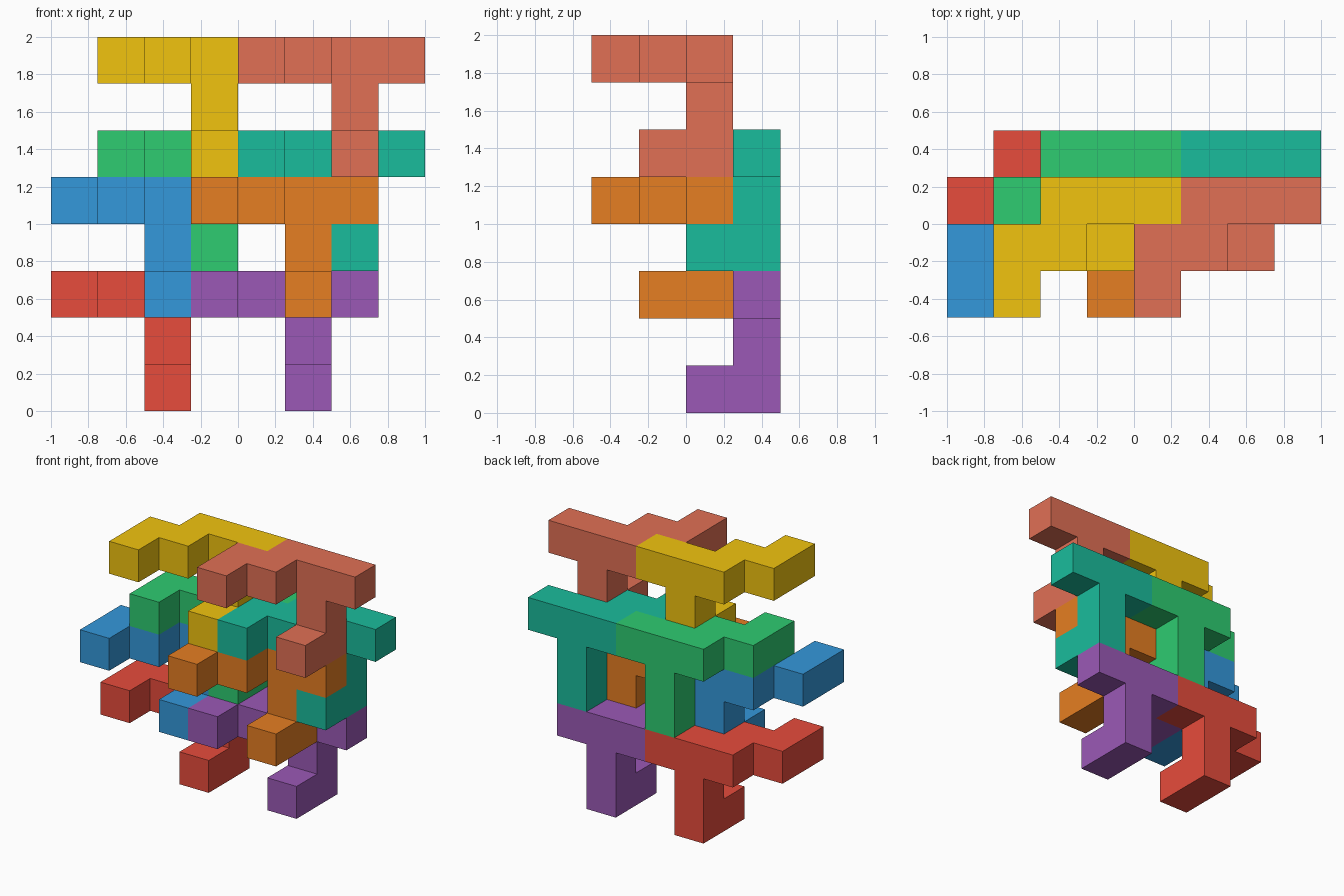
import bpy, bmesh
from mathutils import Color, Vector

if "Cube" in bpy.data.objects:
    bpy.data.objects.remove(bpy.data.objects["Cube"])

U = 0.25  # edge of one cube cell

# One interlocking piece as unit cells: top bar, stepped arm, stem and foot
PIECE = [(1, 2, 2), (2, 2, 2), (3, 2, 2),
         (1, 1, 2), (0, 1, 2), (0, 0, 2),
         (2, 2, 1), (2, 2, 0), (2, 1, 0)]

# Corner signs across a cell face
RING = [(-1, -1), (1, -1), (1, 1), (-1, 1)]


def add_piece(name, offset, rgb):
    cells = {tuple(c[i] + offset[i] for i in range(3)) for c in PIECE}
    bm = bmesh.new()
    # Outer skin only: a square wherever a cell has no neighbour
    for cell in cells:
        centre = Vector(cell) + Vector((0.5, 0.5, 0.5))
        for axis in range(3):
            for sign in (-1, 1):
                n = Vector((0, 0, 0))
                n[axis] = sign
                if tuple(int(a + b) for a, b in zip(cell, n)) in cells:
                    continue
                u, v = Vector((0, 0, 0)), Vector((0, 0, 0))
                u[(axis + 1) % 3] = 1
                v[(axis + 2) % 3] = sign
                bm.faces.new([bm.verts.new((centre + (n + u * a + v * b) / 2
                                            - Vector((4, 2, 0))) * U) for a, b in RING])
    bmesh.ops.remove_doubles(bm, verts=bm.verts, dist=1e-4)
    bmesh.ops.dissolve_limit(bm, angle_limit=0.01, verts=bm.verts, edges=bm.edges)
    bmesh.ops.recalc_face_normals(bm, faces=bm.faces)
    mesh = bpy.data.meshes.new(name)
    bm.to_mesh(mesh)
    bm.free()
    # Paint, given as 0-255 screen colour and stored as linear
    mat = bpy.data.materials.new(name + "_paint")
    linear = Color([c / 255 for c in rgb]).from_srgb_to_scene_linear()
    mat.diffuse_color = (*linear, 1)
    mat.use_nodes = True
    mat.node_tree.nodes["Principled BSDF"].inputs["Base Color"].default_value = mat.diffuse_color
    mesh.materials.append(mat)
    bpy.context.collection.objects.link(bpy.data.objects.new(name, mesh))


# Four tiers from bottom to top, each a left and right piece three cells apart
TIERS = [
    ((0, 1, 0), ("red", (231, 76, 60)), ("purple", (155, 89, 182))),
    ((0, 0, 2), ("blue", (52, 152, 219)), ("orange", (230, 126, 34))),
    ((1, 1, 3), ("green", (46, 204, 113)), ("teal", (26, 188, 156))),
    ((1, 0, 5), ("yellow", (241, 196, 15)), ("salmon", (225, 112, 85))),
]
for (x, y, z), *pair in TIERS:
    for i, (name, rgb) in enumerate(pair):
        add_piece(name + "_piece", (x + 3 * i, y, z), rgb)
